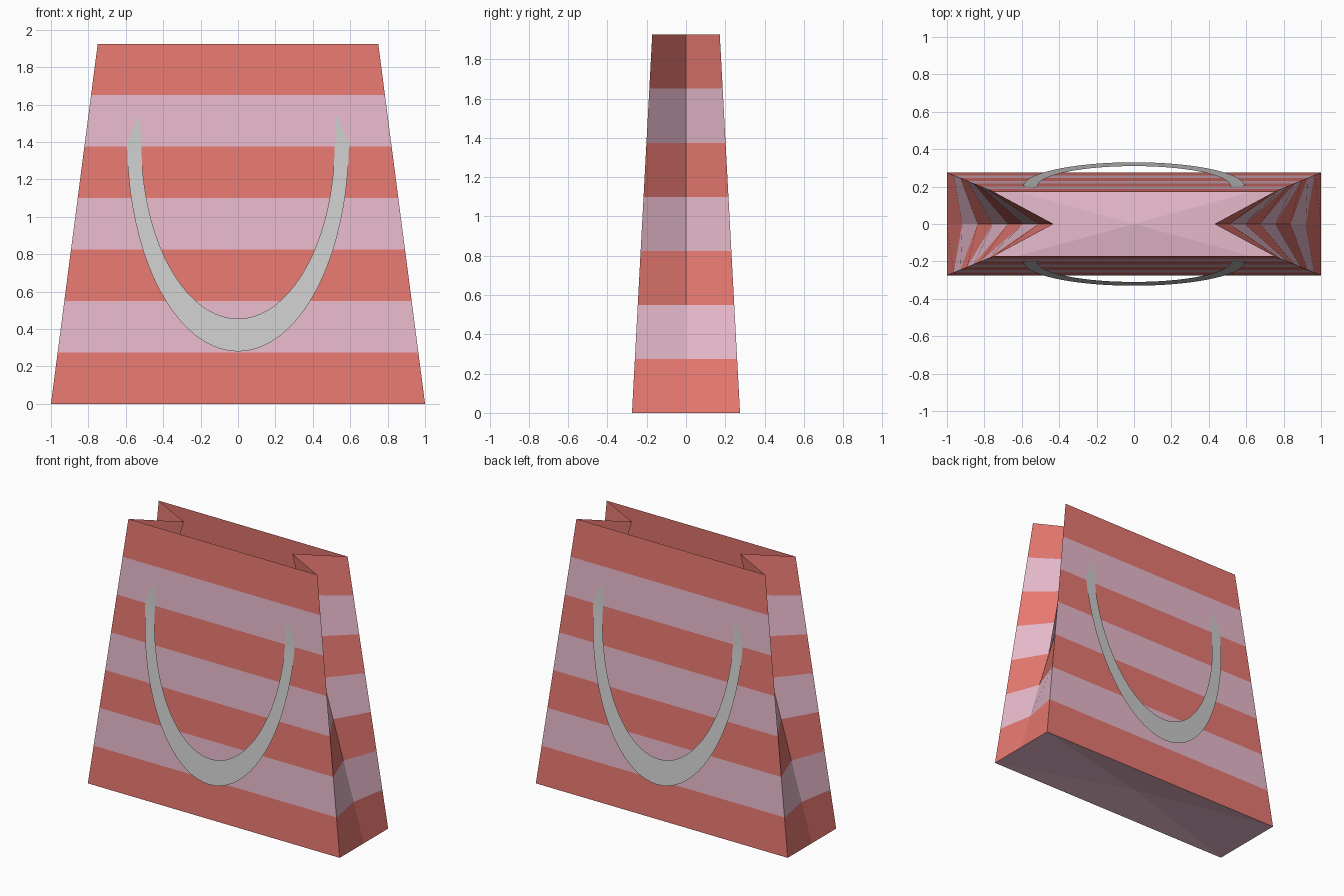
import bpy, math

if "Cube" in bpy.data.objects:
    bpy.data.objects.remove(bpy.data.objects["Cube"])

H, N = 1.925, 7          # bag height, number of stripes
STEP = H / N


def material(name, rgb):
    m = bpy.data.materials.new(name)
    m.diffuse_color = (*rgb, 1)
    m.use_nodes = True
    m.node_tree.nodes["Principled BSDF"].inputs["Base Color"].default_value = m.diffuse_color
    return m


def make(name, verts, faces, mats=(), indices=None):
    me = bpy.data.meshes.new(name)
    me.from_pydata(verts, [], faces)
    for m in mats:
        me.materials.append(m)
    if indices:
        me.polygons.foreach_set("material_index", indices)
    me.update()
    ob = bpy.data.objects.new(name, me)
    bpy.context.collection.objects.link(ob)
    return ob


red = material("red_paper", (0.8, 0.19, 0.165))
pink = material("pink_paper", (0.8, 0.49, 0.6))


def wall_y(z):
    return 0.275 - (0.275 - 0.172) * z / H


# Paper bag: stacked six-point rings with side gussets folding inward
verts, faces, idx = [], [], []
for i in range(N + 1):
    z = i * STEP
    t = i / N
    x, y, fold = 1 - 0.25 * t, wall_y(z), 1 - 0.57 * t
    verts += [(-x, -y, z), (x, -y, z), (fold, 0, z),
              (x, y, z), (-x, y, z), (-fold, 0, z)]
for i in range(N):
    for k in range(6):
        a, b = i * 6 + k, i * 6 + (k + 1) % 6
        faces.append((a, b, b + 6, a + 6))
        idx.append(i % 2)

# Base panel with a slightly raised centre
c = len(verts)
verts.append((0, 0, 0.04))
for k in range(6):
    faces.append(((k + 1) % 6, k, c))
    idx.append(1)
make("paper_bag", verts, faces, (red, pink), idx)


# Handles: flat elliptical bands hanging outward from both walls
def handle(name, side):
    outline = [(-0.53, 1.54, -0.525, 1.54)]
    n = 40
    for i in range(n + 1):
        a = math.pi * i / n
        ca, sa = -math.cos(a), math.sin(a)
        outline.append((0.593 * ca, 1.40 - 1.12 * sa,
                        0.517 * ca, 1.40 - 0.945 * sa))
    outline.append((0.53, 1.54, 0.525, 1.54))

    def place(x, z):
        y = max(0.33 - 0.116 * (z - 0.28), wall_y(z) + 0.003)
        return (x, side * y, z)

    vs, fs = [], []
    for xo, zo, xi, zi in outline:
        vs += [place(xo, zo), place(xi, zi)]
    for i in range(len(outline) - 1):
        a = 2 * i
        f = (a, a + 2, a + 3, a + 1)
        fs.append(f if side < 0 else f[::-1])
    ob = make(name, vs, fs)
    ob.data.polygons.foreach_set("use_smooth", [True] * len(fs))


handle("front_handle", -1)
handle("back_handle", 1)
